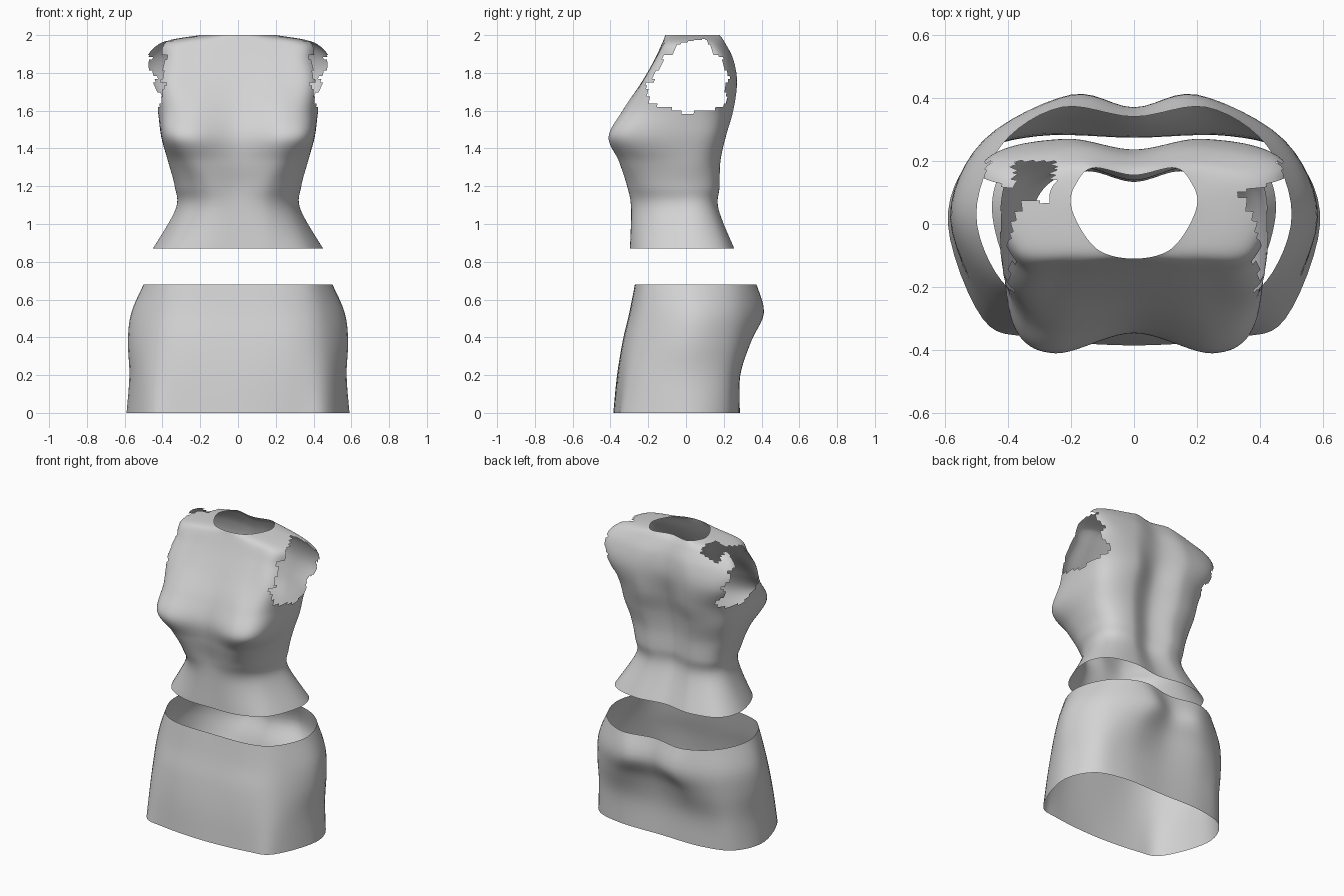
import bpy, bmesh, math
from mathutils import Vector

if "Cube" in bpy.data.objects:
    bpy.data.objects.remove(bpy.data.objects["Cube"])

grey = bpy.data.materials.new("light_grey_cloth")
grey.diffuse_color = (0.65, 0.65, 0.65, 1)
grey.use_nodes = True
grey.node_tree.nodes["Principled BSDF"].inputs["Base Color"].default_value = grey.diffuse_color

# Half rings: z, front centre y, then (x, y) of front, front corner, side,
# back corner and back, then back centre y
TOP = [
    (0.87, -.295, .20, -.285, .37, -.19, .45, .04, .39, .20, .20, .255, .23),
    (1.08, -.290, .16, -.275, .28, -.16, .33, .02, .28, .13, .15, .172, .14),
    (1.20, -.300, .17, -.305, .29, -.19, .335, .00, .29, .13, .16, .178, .14),
    (1.33, -.330, .22, -.350, .33, -.23, .37, .00, .32, .13, .17, .182, .14),
    (1.46, -.345, .25, -.410, .38, -.32, .405, -.02, .36, .15, .19, .21, .16),
    (1.60, -.300, .25, -.335, .385, -.25, .425, .00, .38, .18, .19, .25, .20),
    (1.75, -.225, .23, -.235, .39, -.20, .455, .00, .45, .21, .22, .27, .235),
    (1.87, -.165, .22, -.165, .365, -.14, .45, .03, .47, .19, .20, .25, .225),
    (1.96, -.125, .20, -.120, .345, -.09, .40, .05, .38, .15, .18, .205, .19),
    (2.00, -.110, .10, -.090, .16, -.03, .20, .06, .185, .125, .13, .178, .155),
]
SKIRT = [
    (0.00, -.385, .32, -.36, .48, -.30, .59, .00, .51, .21, .30, .28, .28),
    (0.20, -.365, .31, -.345, .48, -.26, .575, .00, .50, .22, .30, .285, .275),
    (0.38, -.335, .30, -.32, .475, -.22, .583, .02, .49, .25, .27, .345, .31),
    (0.53, -.300, .29, -.285, .46, -.19, .565, .04, .46, .275, .20, .41, .37),
    (0.68, -.270, .27, -.26, .42, -.18, .50, .03, .42, .25, .23, .37, .34),
]
# Armhole outline seen from the side (y, z)
ARMHOLE = [(0, 1.585), (.19, 1.615), (.22, 1.66), (.205, 1.72), (.23, 1.78),
           (.19, 1.84), (.20, 1.88), (.15, 1.90), (.13, 1.945), (.10, 1.98),
           (.03, 1.97), (-.05, 1.95), (-.075, 1.90), (-.12, 1.89),
           (-.13, 1.83), (-.17, 1.80), (-.175, 1.75), (-.21, 1.75), (-.195, 1.64)]


def spline(a, b, c, d, t):
    return 0.5 * (2 * b + (c - a) * t + (2 * a - 5 * b + 4 * c - d) * t * t
                  + (3 * b - a - 3 * c + d) * t ** 3)


def full_ring(row, steps):
    """Mirror a half ring and smooth it into a closed loop."""
    z, front, back = row[0], row[1], row[-1]
    half = [Vector((row[i], row[i + 1], z)) for i in range(2, 12, 2)]
    pts = [Vector((0, front, z))] + half + [Vector((0, back, z))]
    pts += [Vector((-p.x, p.y, z)) for p in reversed(half)]
    n = len(pts)
    return [spline(pts[i - 1], pts[i], pts[(i + 1) % n], pts[(i + 2) % n], s / steps)
            for i in range(n) for s in range(steps)]


def inside(y, z, poly):
    hit = False
    for (y1, z1), (y2, z2) in zip(poly, poly[1:] + poly[:1]):
        if (z1 > z) != (z2 > z) and y < y1 + (z - z1) * (y2 - y1) / (z2 - z1):
            hit = not hit
    return hit


def garment(name, rows, around, up, removed=None):
    """Loft the rings into an open shell and drop the removed faces."""
    rings = [full_ring(r, around) for r in rows]
    last, levels = len(rings) - 1, []
    for k in range(last):
        quad = [rings[max(k - 1, 0)], rings[k], rings[k + 1], rings[min(k + 2, last)]]
        for s in range(up):
            levels.append([spline(*p, s / up) for p in zip(*quad)])
    levels.append(rings[-1])
    bm = bmesh.new()
    grid = [[bm.verts.new((p.x, p.y, min(p.z, 2.0))) for p in ring] for ring in levels]
    for lo, hi in zip(grid, grid[1:]):
        for i in range(len(lo)):
            j = (i + 1) % len(lo)
            bm.faces.new((lo[i], lo[j], hi[j], hi[i]))
    if removed:
        gone = [f for f in bm.faces if removed(f.calc_center_median())]
        bmesh.ops.delete(bm, geom=gone, context='FACES')
    mesh = bpy.data.meshes.new(name)
    bm.to_mesh(mesh)
    bm.free()
    mesh.materials.append(grey)
    obj = bpy.data.objects.new(name, mesh)
    bpy.context.collection.objects.link(obj)
    bpy.ops.object.select_all(action='DESELECT')
    obj.select_set(True)
    bpy.context.view_layer.objects.active = obj
    bpy.ops.object.shade_smooth_by_angle(angle=math.radians(50))
    return obj


def top_openings(c):
    # Both armholes, plus the torn patch on the left back shoulder
    arm = abs(c.x) > 0.25 and inside(c.y, c.z, ARMHOLE)
    patch = -0.38 < c.x < -0.255 and 0.07 < c.y < 0.20 and c.z > 1.85
    return arm or patch


garment("sleeveless_top", TOP, 10, 8, top_openings)
garment("skirt", SKIRT, 6, 5)
